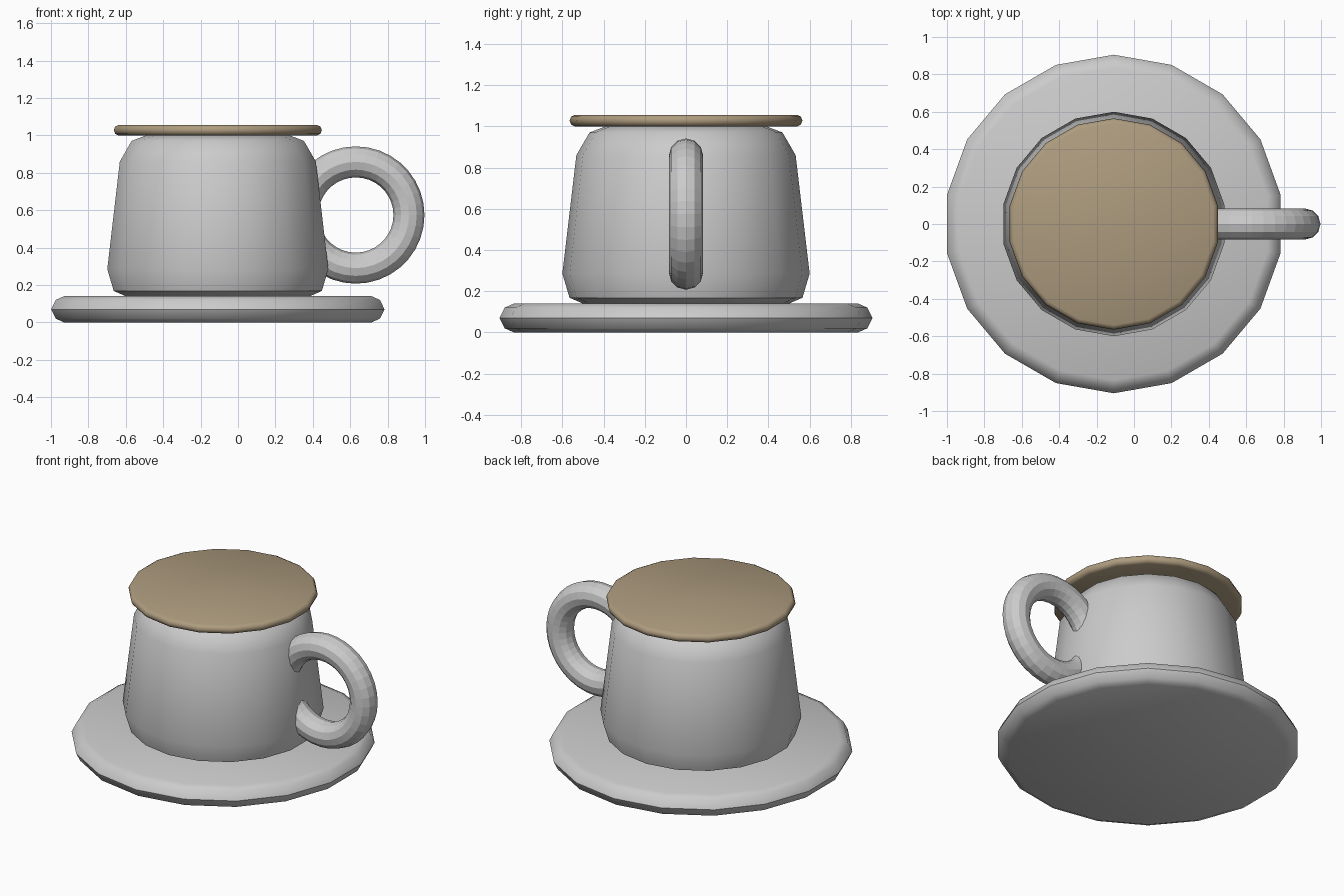
import bpy, bmesh, math

if "Cube" in bpy.data.objects:
    bpy.data.objects.remove(bpy.data.objects["Cube"])

CX = -0.108   # axis of cup, saucer and lid
SIDES = 18


def lathe(name, profile, angle=45):
    """Solid of revolution from (radius, z) points, bottom to top, with flat caps."""
    bm = bmesh.new()
    rings = []
    for r, z in profile:
        ring = []
        for i in range(SIDES):
            a = math.pi / 2 + 2 * math.pi * i / SIDES
            ring.append(bm.verts.new((r * math.cos(a), r * math.sin(a), z)))
        rings.append(ring)
    for lo, hi in zip(rings, rings[1:]):
        for i in range(SIDES):
            j = (i + 1) % SIDES
            bm.faces.new((lo[i], lo[j], hi[j], hi[i]))
    bm.faces.new(rings[0][::-1])
    bm.faces.new(rings[-1])
    mesh = bpy.data.meshes.new(name)
    bm.to_mesh(mesh)
    bm.free()
    obj = bpy.data.objects.new(name, mesh)
    obj.location.x = CX
    bpy.context.collection.objects.link(obj)
    bpy.ops.object.select_all(action='DESELECT')
    obj.select_set(True)
    bpy.context.view_layer.objects.active = obj
    bpy.ops.object.shade_smooth_by_angle(angle=math.radians(angle))
    return obj


# Saucer: thick disc with rounded rim
lathe("saucer", [(0.835, 0), (0.88, 0.02), (0.905, 0.07), (0.88, 0.12), (0.835, 0.14)])

# Cup body: tapered, bevelled at foot and shoulder
lathe("cup_body", [(0.50, 0.14), (0.565, 0.168), (0.60, 0.285),
                   (0.532, 0.86), (0.468, 0.97), (0.39, 1.0)])

# Lid: thin tan disc with rounded rim
lid = lathe("lid", [(0.54, 1.0), (0.557, 1.008), (0.565, 1.028), (0.557, 1.047), (0.54, 1.055)])
tan = bpy.data.materials.new("tan")
tan.diffuse_color = (0.42, 0.33, 0.21, 1)
tan.use_nodes = True
tan.node_tree.nodes["Principled BSDF"].inputs["Base Color"].default_value = tan.diffuse_color
lid.data.materials.append(tan)

# Handle: upright ring sunk into the cup side
bpy.ops.mesh.primitive_torus_add(major_segments=36, minor_segments=12,
                                 major_radius=0.284, minor_radius=0.083,
                                 location=(0.63, 0, 0.574),
                                 rotation=(math.pi / 2, 0, 0))
bpy.context.object.name = "handle"
